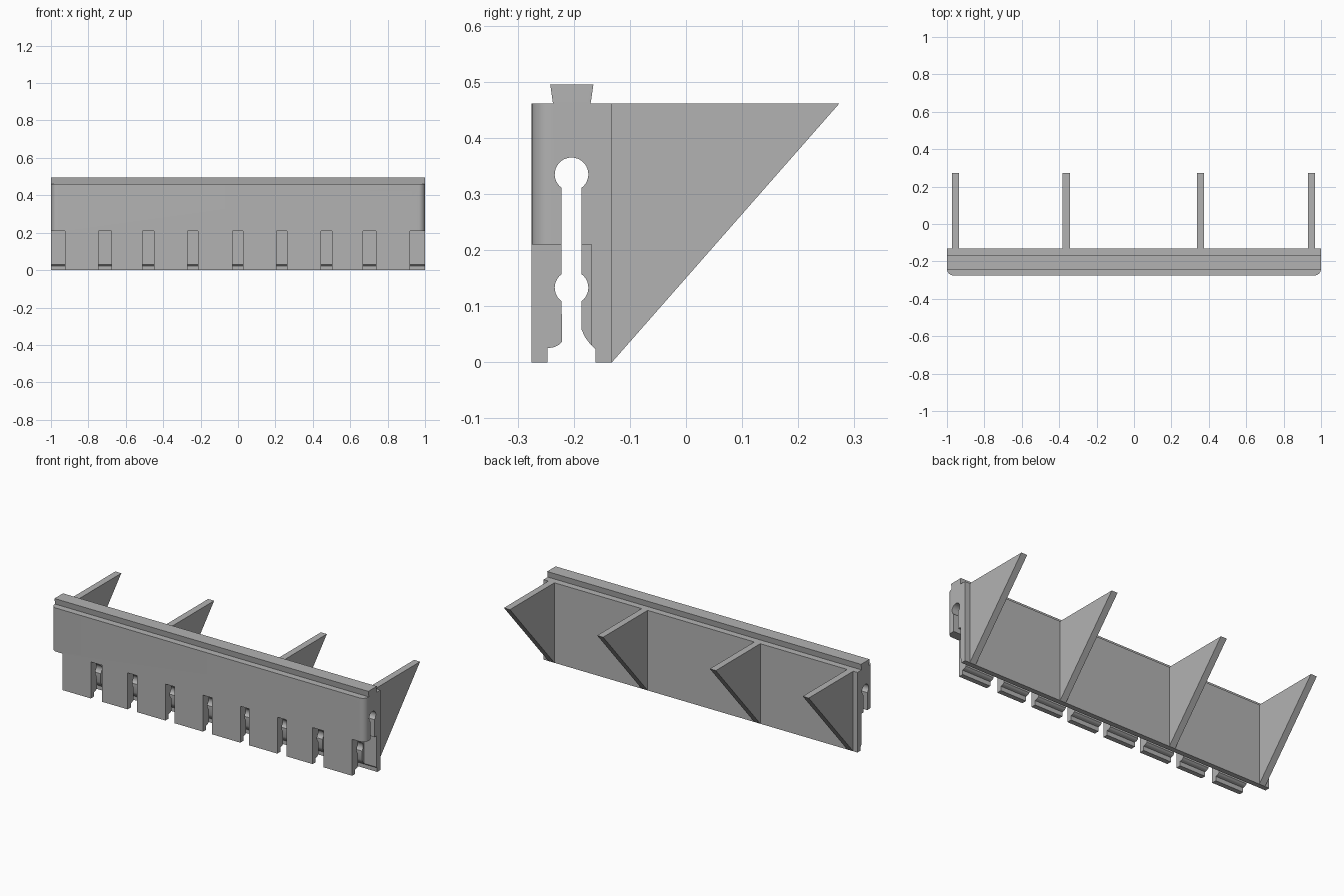
import bpy, bmesh
from math import sin, cos, radians

if "Cube" in bpy.data.objects:
    bpy.data.objects.remove(bpy.data.objects["Cube"], do_unlink=True)

grey = bpy.data.materials.new("plain_grey")
grey.use_nodes = True
COLOR = (0.45, 0.45, 0.45, 1)
grey.diffuse_color = COLOR
grey.node_tree.nodes["Principled BSDF"].inputs["Base Color"].default_value = COLOR


def prism(name, points, place, start, end):
    """Extrude a closed 2D outline between two positions along one axis."""
    bm = bmesh.new()
    face = bm.faces.new([bm.verts.new(place(a, b, start)) for a, b in points])
    new = bmesh.ops.extrude_face_region(bm, geom=[face])["geom"]
    shift = bm.verts.new(place(0, 0, end)).co - bm.verts.new(place(0, 0, start)).co
    bmesh.ops.translate(bm, vec=shift, verts=[g for g in new if isinstance(g, bmesh.types.BMVert)])
    bmesh.ops.delete(bm, geom=[v for v in bm.verts if not v.link_faces], context="VERTS")
    bmesh.ops.recalc_face_normals(bm, faces=bm.faces)
    mesh = bpy.data.meshes.new(name)
    bm.to_mesh(mesh)
    bm.free()
    mesh.materials.append(grey)
    obj = bpy.data.objects.new(name, mesh)
    bpy.context.collection.objects.link(obj)
    return obj


def along_x(y, z, x):
    return (x, y, z)


def along_z(x, y, z):
    return (x, y, z)


def arc(cy, cz, r, a0, a1, steps):
    return [(cy + r * cos(radians(a0 + (a1 - a0) * i / steps)),
             cz + r * sin(radians(a0 + (a1 - a0) * i / steps))) for i in range(steps + 1)]


def combine(obj, other, operation):
    """Apply a boolean and drop the helper."""
    other.hide_render = True
    mod = obj.modifiers.new("cut", "BOOLEAN")
    mod.operation, mod.solver, mod.object = operation, "EXACT", other
    bpy.context.view_layer.update()
    mesh = bpy.data.meshes.new_from_object(obj.evaluated_get(bpy.context.evaluated_depsgraph_get()))
    obj.modifiers.clear()
    obj.data = mesh
    bpy.data.objects.remove(other, do_unlink=True)


FRONT, BACK, TOP, GAP_TOP = -0.275, -0.132, 0.461, 0.21
MID, HOLE = -0.204, 0.03

# Rail section: dovetail on top, keyhole channel open at the bottom
channel = [(-0.161, 0), (-0.161, 0.023), (-0.172, 0.034), (-0.18, 0.045), (-0.186, 0.058)]
channel += arc(MID, 0.133, HOLE, -54, 54, 10)
channel += arc(MID, 0.335, HOLE, -54, 234, 28)
channel += arc(MID, 0.133, HOLE, 126, 234, 10)
channel += [(-0.221, 0.037), (-0.227, 0.031), (-0.235, 0.027), (-0.247, 0.025), (-0.247, 0)]
section = channel + [(-0.32, 0), (-0.32, TOP), (-0.237, TOP), (-0.242, 0.495),
                     (-0.165, 0.495), (-0.17, TOP), (BACK, TOP), (BACK, 0)]
rail = prism("rail_body", section, along_x, -1.1, 1.1)

# Trim to a plan with rounded front corners
R = 0.035
plan = arc(-1 + R, FRONT + R, R, 180, 270, 8) + arc(1 - R, FRONT + R, R, 270, 360, 8)
plan += [(1, 0.1), (-1, 0.1)]
combine(rail, prism("plan_trim", plan, along_z, -0.1, 0.6), "INTERSECT")

# Notches along the lower front, leaving the back wall
notches = [(-1.1, -0.925), (-0.745, -0.675), (-0.51, -0.45), (-0.27, -0.213), (-0.03, 0.027),
           (0.207, 0.263), (0.443, 0.503), (0.668, 0.738), (0.92, 1.1)]
box = [(-0.4, -0.1), (-0.168, -0.1), (-0.168, GAP_TOP), (-0.4, GAP_TOP)]
for x0, x1 in notches:
    combine(rail, prism("notch", box, along_x, x0, x1), "DIFFERENCE")

# Triangular support ribs on the back
triangle = [(BACK, 0), (0.273, TOP), (BACK, TOP)]
ribs = [prism(f"rib_{i + 1}", triangle, along_x, x - 0.019, x + 0.019)
        for i, x in enumerate((-0.954, -0.362, 0.356, 0.95))]

# Smooth the curves, keep edges sharp
bpy.ops.object.select_all(action="DESELECT")
rail.select_set(True)
bpy.context.view_layer.objects.active = rail
bpy.ops.object.shade_smooth_by_angle(angle=radians(30))
